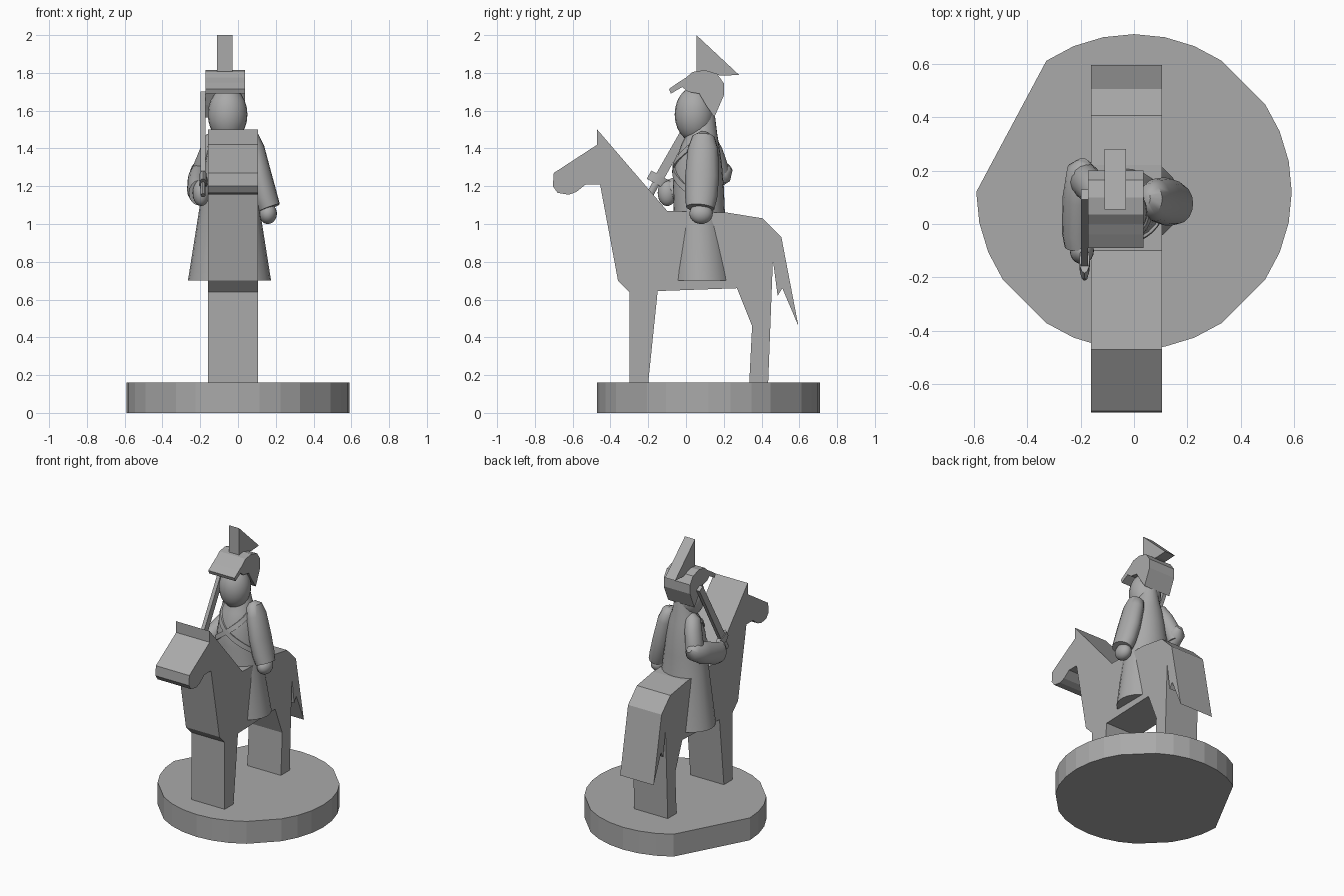
import bpy, bmesh, math
from mathutils import Vector

if "Cube" in bpy.data.objects:
    bpy.data.objects.remove(bpy.data.objects["Cube"])

grey = bpy.data.materials.new("plain grey")
grey.use_nodes = True
COLOUR = (0.4, 0.4, 0.4, 1)
grey.diffuse_color = COLOUR
grey.node_tree.nodes["Principled BSDF"].inputs["Base Color"].default_value = COLOUR


def finish(name, bm, smooth=None):
    bmesh.ops.recalc_face_normals(bm, faces=bm.faces)
    mesh = bpy.data.meshes.new(name)
    bm.to_mesh(mesh)
    bm.free()
    mesh.materials.append(grey)
    obj = bpy.data.objects.new(name, mesh)
    bpy.context.collection.objects.link(obj)
    if smooth:
        bpy.ops.object.select_all(action="DESELECT")
        obj.select_set(True)
        bpy.context.view_layer.objects.active = obj
        bpy.ops.object.shade_smooth_by_angle(angle=math.radians(smooth))
    return obj


def extrude(name, points, direction):
    """Closed slab from a flat outline."""
    bm = bmesh.new()
    face = bm.faces.new([bm.verts.new(p) for p in points])
    out = bmesh.ops.extrude_face_region(bm, geom=[face], use_keep_orig=True)
    moved = [v for v in out["geom"] if isinstance(v, bmesh.types.BMVert)]
    bmesh.ops.translate(bm, verts=moved, vec=direction)
    return finish(name, bm)


def side_slab(name, outline, x0, x1):
    return extrude(name, [(x0, y, z) for y, z in outline], (x1 - x0, 0, 0))


def loft(name, rings, sides=24):
    """Skin over rings given as centre, x axis vector, y axis vector."""
    bm = bmesh.new()
    loops = []
    for c, u, v in rings:
        loops.append([bm.verts.new(Vector(c) + Vector(u) * math.cos(t) + Vector(v) * math.sin(t))
                      for t in (math.tau * i / sides for i in range(sides))])
    for a, b in zip(loops, loops[1:]):
        for i in range(sides):
            j = (i + 1) % sides
            bm.faces.new((a[i], a[j], b[j], b[i]))
    bm.faces.new(loops[0])
    bm.faces.new(loops[-1])
    return finish(name, bm, 45)


def ellipsoid(name, centre, radii):
    bm = bmesh.new()
    bmesh.ops.create_uvsphere(bm, u_segments=20, v_segments=12, radius=1)
    for v in bm.verts:
        v.co = Vector(centre) + Vector(a * b for a, b in zip(v.co, radii))
    return finish(name, bm, 60)


def limb(name, stations):
    """Sleeve with a round section across the path: centre, half width, half depth."""
    rings = []
    for i, (c, w, d) in enumerate(stations):
        before = Vector(stations[max(i - 1, 0)][0])
        after = Vector(stations[min(i + 1, len(stations) - 1)][0])
        along = (after - before).normalized()
        u = Vector((1, 0, 0))
        u = (u - along * u.dot(along)).normalized()
        rings.append((c, u * w, along.cross(u) * d))
    return loft(name, rings, 16)


# Round stand with a few facets left out of its rim
rim = [math.tau * i / 32 for i in range(32) if i not in (4, 12, 13, 14, 15, 20, 28)]
rim.append(math.pi)
extrude("stand", [(0.59 * math.cos(t), 0.12 + 0.59 * math.sin(t), 0) for t in sorted(rim)], (0, 0, 0.16))

# Horse, one slab from nose to tail
horse = [(-.47, 1.5), (-.47, 1.42), (-.7, 1.27), (-.705, 1.2), (-.68, 1.165), (-.62, 1.155),
         (-.58, 1.17), (-.53, 1.21), (-.455, 1.21), (-.36, .7), (-.3, .64), (-.3, .16),
         (-.2, .16), (-.15, .645), (.27, .66), (.35, .46), (.335, .16), (.435, .16),
         (.46, .81), (.485, .62), (.51, .66), (.595, .46), (.505, .93), (.405, 1.03),
         (.22, 1.06), (-.1, 1.07)]
side_slab("horse", horse, -0.16, 0.105)

# Coat: z, half width, y centre, half depth
coat = [(.70, .22, .085, .175), (1.08, .16, .07, .135), (1.2, .145, .065, .135),
        (1.32, .13, .065, .125), (1.42, .11, .075, .1), (1.48, .08, .085, .08), (1.6, .05, .09, .06)]
loft("coat", [((-.045, y, z), (w, 0, 0), (0, d, 0)) for z, w, y, d in coat])


def coat_point(angle, z, lift):
    """Point on the coat surface."""
    for a, b in zip(coat, coat[1:]):
        if a[0] <= z <= b[0]:
            t = (z - a[0]) / (b[0] - a[0])
            w, y, d = (a[k] + (b[k] - a[k]) * t for k in (1, 2, 3))
            return Vector((-.045 + (w + lift) * math.sin(angle), y - (d + lift) * math.cos(angle), z))


# Crossed chest belts
for side, name in ((1, "left_belt"), (-1, "right_belt")):
    bm = bmesh.new()
    last = None
    for i in range(13):
        t = i / 6 - 1
        z = 1.3 - 0.13 * t
        row = [bm.verts.new(coat_point(side * t * 1.25, z + dz, lift))
               for dz, lift in ((-.02, -.01), (-.02, .01), (.02, .01), (.02, -.01))]
        if last:
            for k in range(4):
                m = (k + 1) % 4
                bm.faces.new((last[k], last[m], row[m], row[k]))
        else:
            bm.faces.new(row)
        last = row
    bm.faces.new(last)
    finish(name, bm, 30)

# Head
ellipsoid("head", (-.055, .045, 1.58), (.105, .105, .145))

# Helmet with peak and neck guard, and its plume
helmet = [(-.09, 1.715), (-.04, 1.75), (0, 1.775), (.035, 1.805), (.1, 1.815), (.165, 1.795),
          (.2, 1.745), (.2, 1.68), (.15, 1.565), (.105, 1.63), (.07, 1.69), (.01, 1.7),
          (-.02, 1.725), (-.08, 1.69)]
side_slab("helmet", helmet, -0.172, 0.036)
side_slab("plume", [(.055, 2.0), (.055, 1.8), (.2, 1.785), (.28, 1.79)], -0.11, -0.03)

# Left arm hanging at the side
limb("left_arm", [((.045, .095, 1.48), .02, .025), ((.06, .093, 1.46), .05, .06),
                  ((.08, .09, 1.4), .06, .08), ((.115, .085, 1.25), .065, .09),
                  ((.145, .08, 1.14), .065, .085), ((.165, .075, 1.085), .06, .075)])
ellipsoid("left_hand", (.158, .08, 1.055), (.048, .062, .055))

# Right arm bent forward at the elbow
limb("right_upper_arm", [((-.11, .085, 1.48), .02, .025), ((-.125, .1, 1.45), .05, .055),
                         ((-.15, .13, 1.38), .055, .065), ((-.185, .165, 1.28), .06, .065),
                         ((-.195, .175, 1.22), .045, .05)])
limb("right_forearm", [((-.19, .235, 1.3), .02, .02), ((-.195, .205, 1.28), .055, .06),
                       ((-.205, .1, 1.23), .062, .075), ((-.21, -.03, 1.18), .06, .075),
                       ((-.205, -.08, 1.165), .055, .07)])
ellipsoid("right_hand", (-.195, -.1, 1.165), (.045, .05, .07))

# Sword resting back on the shoulder
base, tip = Vector((-.185, -.15, 1.23)), Vector((-.185, .11, 1.69))
along = (tip - base).normalized()
across = along.cross(Vector((1, 0, 0)))
thick = Vector((.013, 0, 0))
extrude("sword_blade", [base + across * .025 - thick, base - across * .025 - thick,
                        tip - across * .022 - thick, tip + across * .022 - thick], thick * 2)
loft("sword_guard", [(base + along * s, thick * 1.5, across * .055) for s in (-.02, .03)], 12)
loft("sword_grip", [(base + along * s, thick, across * .02) for s in (-.09, 0)], 10)
